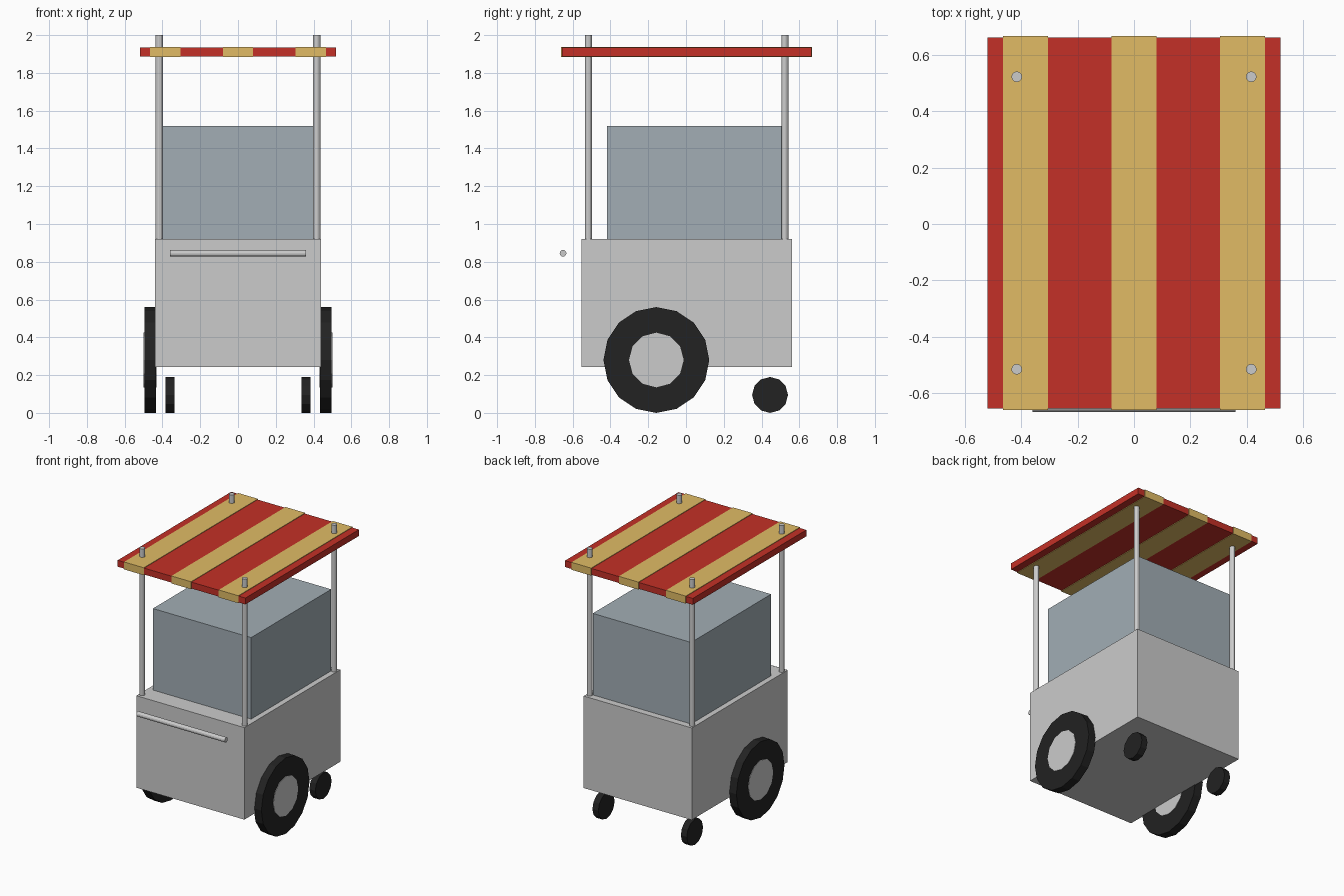
import bpy
from math import pi

if "Cube" in bpy.data.objects:
    bpy.data.objects.remove(bpy.data.objects["Cube"])

CY = 0.0035  # y centre of the cart body and canopy


def material(name, rgb):
    m = bpy.data.materials.new(name)
    m.diffuse_color = (*rgb, 1)
    m.use_nodes = True
    m.node_tree.nodes["Principled BSDF"].inputs["Base Color"].default_value = m.diffuse_color
    return m


red = material("red", (0.55, 0.03, 0.02))
yellow = material("yellow", (0.75, 0.5, 0.13))
rubber = material("rubber", (0.016, 0.016, 0.016))
glass = material("glass", (0.36, 0.42, 0.46))


def finish(name, mat):
    ob = bpy.context.object
    ob.name = name
    if mat:
        ob.data.materials.append(mat)
    return ob


def box(name, lo, hi, mat=None):
    bpy.ops.mesh.primitive_cube_add(size=1, location=[(a + b) / 2 for a, b in zip(lo, hi)])
    bpy.context.object.scale = [b - a for a, b in zip(lo, hi)]
    bpy.ops.object.transform_apply(location=False, rotation=False, scale=True)
    return finish(name, mat)


def cylinder(name, loc, radius, depth, sides, along_x=False, mat=None):
    bpy.ops.mesh.primitive_cylinder_add(vertices=sides, radius=radius, depth=depth, location=loc,
                                        rotation=(pi / 2, 0, pi / 2) if along_x else (0, 0, 0))
    return finish(name, mat)


# Cart body and glass display case
box("cart_body", (-0.44, CY - 0.558, 0.243), (0.44, CY + 0.558, 0.92))
box("display_case", (-0.4, -0.418, 0.92), (0.4, 0.512, 1.52), glass)

# Striped canopy: red slab with slightly larger yellow bands
box("canopy", (-0.52, CY - 0.66, 1.887), (0.52, CY + 0.66, 1.934), red)
for i, x in enumerate((-0.385, 0, 0.385)):
    box(f"canopy_stripe_{i + 1}", (x - 0.08, CY - 0.664, 1.883),
        (x + 0.08, CY + 0.664, 1.938), yellow)

# Push handle
cylinder("push_handle", (0, -0.651, 0.845), 0.018, 0.72, 12, True)

for side, s in (("left", -1), ("right", 1)):
    # Canopy posts
    for end, e in (("front", -1), ("back", 1)):
        cylinder(f"{end}_{side}_post", (s * 0.417, CY + e * 0.52, 1.46), 0.019, 1.08, 12)
    # Large wheel with hub, and small caster
    cylinder(f"{side}_tire", (s * 0.465, -0.157, 0.28), 0.28, 0.062, 16, True, rubber)
    cylinder(f"{side}_hub", (s * 0.465, -0.157, 0.28), 0.145, 0.068, 12, True)
    cylinder(f"{side}_caster", (s * 0.36, 0.445, 0.095), 0.095, 0.048, 12, True, rubber)
